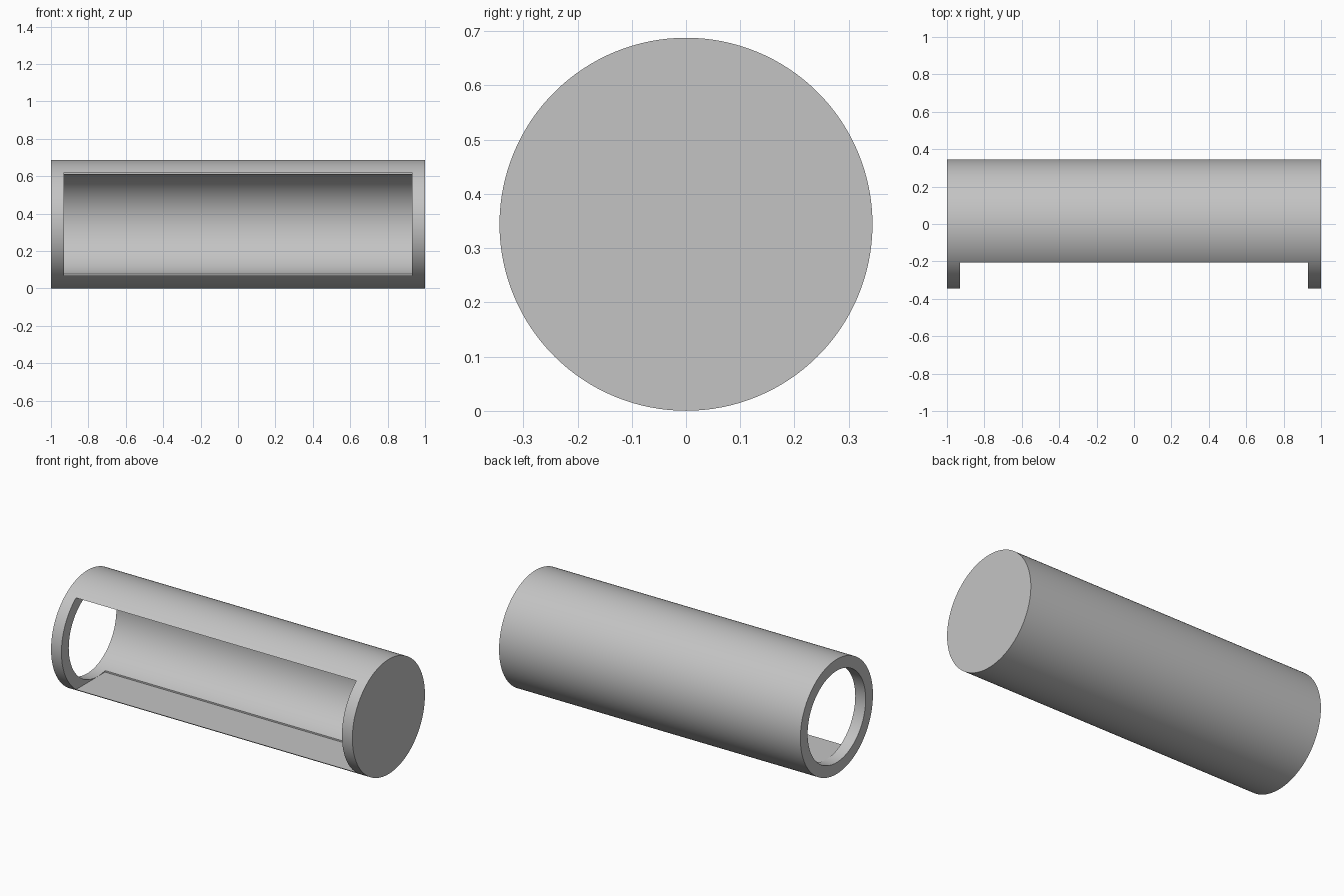
import bpy
from math import radians

if "Cube" in bpy.data.objects:
    bpy.data.objects.remove(bpy.data.objects["Cube"], do_unlink=True)

RADIUS = 0.344      # outer radius, also the height of the axis
BORE = 0.275        # inner radius
WALL = 0.069        # end wall and window margin

grey = bpy.data.materials.new("light_grey")
grey.use_nodes = True
colour = (0.55, 0.55, 0.55, 1)
grey.diffuse_color = colour
grey.node_tree.nodes["Principled BSDF"].inputs["Base Color"].default_value = colour


def tube_along_x(name, radius, x0, x1):
    bpy.ops.mesh.primitive_cylinder_add(
        vertices=128, radius=radius, depth=x1 - x0,
        location=((x0 + x1) / 2, 0, RADIUS), rotation=(0, radians(90), 0))
    obj = bpy.context.object
    obj.name = name
    obj.data.materials.append(grey)
    return obj


def box(name, x0, x1, y0, y1, z0, z1):
    bpy.ops.mesh.primitive_cube_add(
        size=1, location=((x0 + x1) / 2, (y0 + y1) / 2, (z0 + z1) / 2))
    obj = bpy.context.object
    obj.name = name
    obj.scale = (x1 - x0, y1 - y0, z1 - z0)
    obj.data.materials.append(grey)
    return obj


def cut(target, cutter):
    mod = target.modifiers.new(cutter.name, 'BOOLEAN')
    mod.operation = 'DIFFERENCE'
    mod.solver = 'EXACT'
    mod.object = cutter
    bpy.context.view_layer.objects.active = target
    bpy.ops.object.modifier_apply(modifier=mod.name)
    bpy.data.objects.remove(cutter, do_unlink=True)


# Cylindrical housing, closed at the left end
housing = tube_along_x("cylinder_housing", RADIUS, -1, 1)

# Bore, open at the right end
cut(housing, tube_along_x("bore_cutter", BORE, -1.2, 1 - WALL))

# Rectangular front window, reaching just past the axis
half = BORE + 0.0003
cut(housing, box("window_cutter", WALL - 1, 1 - WALL - 0.0002, -0.6, WALL,
                 RADIUS - half, RADIUS + half))

# Smooth curved walls with crisp edges
bpy.ops.object.select_all(action='DESELECT')
housing.select_set(True)
bpy.context.view_layer.objects.active = housing
bpy.ops.object.shade_smooth_by_angle(angle=radians(30))
